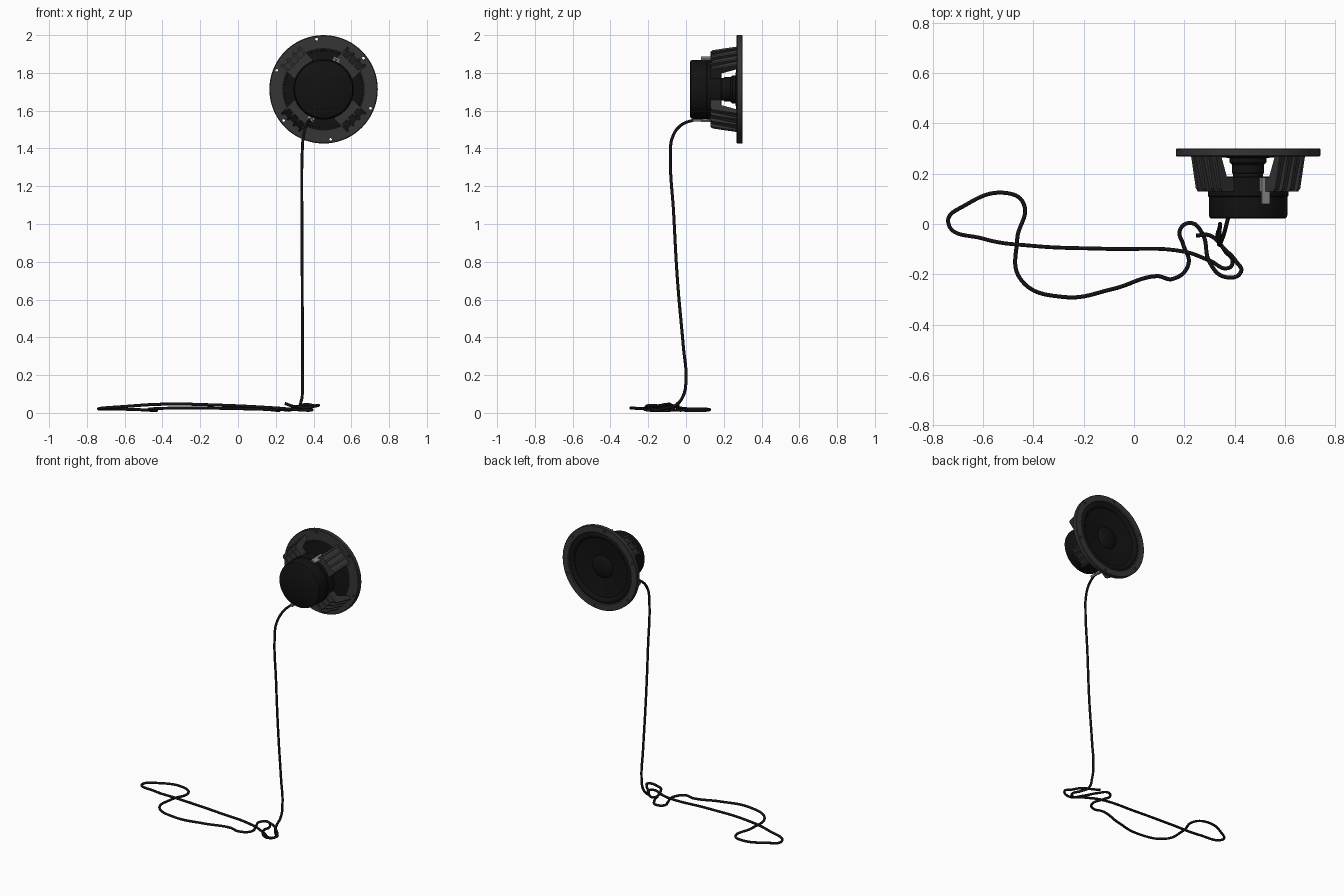
import bpy, bmesh
from math import cos, sin, radians, tau
from mathutils import Matrix, Vector

if "Cube" in bpy.data.objects:
    bpy.data.objects.remove(bpy.data.objects["Cube"])

CX, CZ = 0.453, 1.713          # speaker axis, running along y


def material(name, v):
    m = bpy.data.materials.new(name)
    m.diffuse_color = (v, v, v, 1)
    m.use_nodes = True
    m.node_tree.nodes["Principled BSDF"].inputs["Base Color"].default_value = m.diffuse_color
    return m


BLACK = material("black", 0.006)
CHARCOAL = material("charcoal", 0.035)
METAL = material("metal", 0.25)


def add_object(name, bm, mat, smooth=True):
    bmesh.ops.recalc_face_normals(bm, faces=bm.faces)
    me = bpy.data.meshes.new(name)
    bm.to_mesh(me)
    bm.free()
    ob = bpy.data.objects.new(name, me)
    bpy.context.collection.objects.link(ob)
    ob.location = (CX, 0, CZ)
    me.materials.append(mat)
    if smooth:
        bpy.ops.object.select_all(action='DESELECT')
        ob.select_set(True)
        bpy.context.view_layer.objects.active = ob
        bpy.ops.object.shade_smooth_by_angle(angle=radians(35))
    return ob


def lathe(name, profile, mat, closed=False, steps=72):
    """Spin an (r, y) profile around the speaker axis."""
    bm = bmesh.new()
    vs = [bm.verts.new((r, y, 0)) for r, y in profile]
    es = [bm.edges.new(p) for p in zip(vs, vs[1:])]
    if closed:
        es.append(bm.edges.new((vs[-1], vs[0])))
    bmesh.ops.spin(bm, geom=vs + es, cent=(0, 0, 0), axis=(0, 1, 0),
                   angle=tau, steps=steps)
    bmesh.ops.remove_doubles(bm, verts=bm.verts, dist=1e-5)
    return add_object(name, bm, mat)


def prism(bm, profile, offset, width, angle):
    """Extrude an (r, y) profile sideways and turn it about the axis."""
    rot = Matrix.Rotation(-angle, 4, 'Y')
    sides = [[bm.verts.new(rot @ Vector((r, y, offset + s * width / 2)))
              for r, y in profile] for s in (-1, 1)]
    for s in sides:
        bm.faces.new(s)
    n = len(profile)
    for i in range(n):
        j = (i + 1) % n
        bm.faces.new((sides[0][i], sides[0][j], sides[1][j], sides[1][i]))


# mounting flange with six screw holes
flange = lathe("flange", [(0.218, 0.268), (0.283, 0.268), (0.287, 0.272),
                          (0.287, 0.297), (0.284, 0.3), (0.245, 0.3),
                          (0.24, 0.294), (0.218, 0.29)], CHARCOAL, True)
bm = bmesh.new()
for i in range(6):
    a = radians(38 + 60 * i)
    m = Matrix.Translation((0.268 * cos(a), 0.285, 0.268 * sin(a)))
    bmesh.ops.create_cone(bm, cap_ends=True, segments=16, radius1=0.007,
                          radius2=0.007, depth=0.1,
                          matrix=m @ Matrix.Rotation(radians(90), 4, 'X'))
cutter = add_object("screw_hole_cutter", bm, BLACK, False)
cutter.hide_render = True
cutter.hide_viewport = True
mod = flange.modifiers.new("holes", 'BOOLEAN')
mod.operation = 'DIFFERENCE'
mod.object = cutter

# rubber surround and cone with dust cap
lathe("surround", [(0.242, 0.292), (0.236, 0.297), (0.226, 0.3), (0.214, 0.298),
                   (0.205, 0.29), (0.202, 0.282), (0.205, 0.274),
                   (0.238, 0.274)], BLACK, True)
lathe("cone", [(0.206, 0.284), (0.15, 0.277), (0.075, 0.268),
               (0.075, 0.262), (0.15, 0.27), (0.206, 0.276)], BLACK, True)
lathe("dust_cap", [(0.078, 0.267), (0.07, 0.275), (0.05, 0.283),
                   (0.025, 0.288), (0, 0.289)], BLACK)

# voice coil neck and magnet can
lathe("neck", [(0, 0.18), (0.06, 0.18), (0.06, 0.2), (0.064, 0.202),
               (0.064, 0.235), (0.074, 0.245), (0.074, 0.266), (0, 0.266)], BLACK)
lathe("magnet", [(0, 0.022), (0.147, 0.022), (0.153, 0.026), (0.156, 0.034),
                 (0.156, 0.108), (0.16, 0.112), (0.16, 0.184),
                 (0.156, 0.189), (0, 0.189)], BLACK)

# four ribbed basket spokes
bm = bmesh.new()
web = [(0.14, 0.135), (0.2, 0.135), (0.238, 0.272), (0.22, 0.272),
       (0.19, 0.18), (0.14, 0.18)]
rib = [(0.15, 0.13), (0.212, 0.13), (0.223, 0.142), (0.25, 0.272),
       (0.222, 0.272), (0.188, 0.184), (0.15, 0.184)]
for i in range(4):
    a = radians(45 + 90 * i)
    prism(bm, web, 0, 0.13, a)
    for off in (-0.064, -0.022, 0.022, 0.064):
        prism(bm, rib, off, 0.013, a)
add_object("basket_spokes", bm, CHARCOAL, False)

# wire terminals on opposite sides of the magnet
for name, a, mat in (("upper_terminal", 67, METAL), ("lower_terminal", 247, METAL)):
    bm = bmesh.new()
    prism(bm, [(0.15, 0.13), (0.15, 0.185), (0.182, 0.185), (0.182, 0.13)],
          0, 0.036, radians(a))
    prism(bm, [(0.172, 0.08), (0.172, 0.14), (0.182, 0.14), (0.182, 0.08)],
          0, 0.034, radians(a))
    if a > 180:
        prism(bm, [(0.168, 0.035), (0.168, 0.09), (0.182, 0.09), (0.182, 0.035)],
              0, 0.02, radians(a))
    add_object(name, bm, mat, False)

# cable hanging to the floor and lying there in loose loops
path = [(0.385, 0.07, 1.552), (0.375, 0.03, 1.547), (0.36, -0.03, 1.52),
        (0.345, -0.073, 1.455), (0.34, -0.082, 1.38), (0.338, -0.065, 1.05),
        (0.34, -0.045, 0.7), (0.341, -0.014, 0.35), (0.342, 0, 0.18),
        (0.34, -0.015, 0.09), (0.333, -0.055, 0.04), (0.36, -0.105, 0.025),
        (0.392, -0.15, 0.016), (0.375, -0.175, 0.014), (0.3, -0.145, 0.018),
        (0.2, -0.11, 0.026), (-0.1, -0.099, 0.041), (-0.4, -0.087, 0.046),
        (-0.6, -0.058, 0.034), (-0.738, 0.005, 0.022), (-0.67, 0.075, 0.021),
        (-0.5, 0.122, 0.016), (-0.438, 0.08, 0.012), (-0.464, -0.06, 0.016),
        (-0.45, -0.22, 0.022), (-0.28, -0.29, 0.026), (-0.08, -0.257, 0.024),
        (0.09, -0.207, 0.02), (0.155, -0.218, 0.018), (0.216, -0.16, 0.012),
        (0.195, -0.08, 0.014), (0.182, -0.025, 0.016), (0.225, 0.004, 0.018),
        (0.27, -0.035, 0.014), (0.302, -0.155, 0.034), (0.36, -0.21, 0.028),
        (0.425, -0.19, 0.04), (0.405, -0.148, 0.038), (0.36, -0.1, 0.045),
        (0.3, -0.045, 0.034), (0.248, -0.046, 0.05)]
cu = bpy.data.curves.new("cable", 'CURVE')
cu.dimensions = '3D'
cu.bevel_depth = 0.008
cu.bevel_resolution = 3
cu.resolution_u = 10
cu.use_fill_caps = True
sp = cu.splines.new('BEZIER')
sp.bezier_points.add(len(path) - 1)
for bp, co in zip(sp.bezier_points, path):
    bp.co = co
    bp.handle_left_type = bp.handle_right_type = 'AUTO'
cable = bpy.data.objects.new("cable", cu)
cu.materials.append(BLACK)
bpy.context.collection.objects.link(cable)
